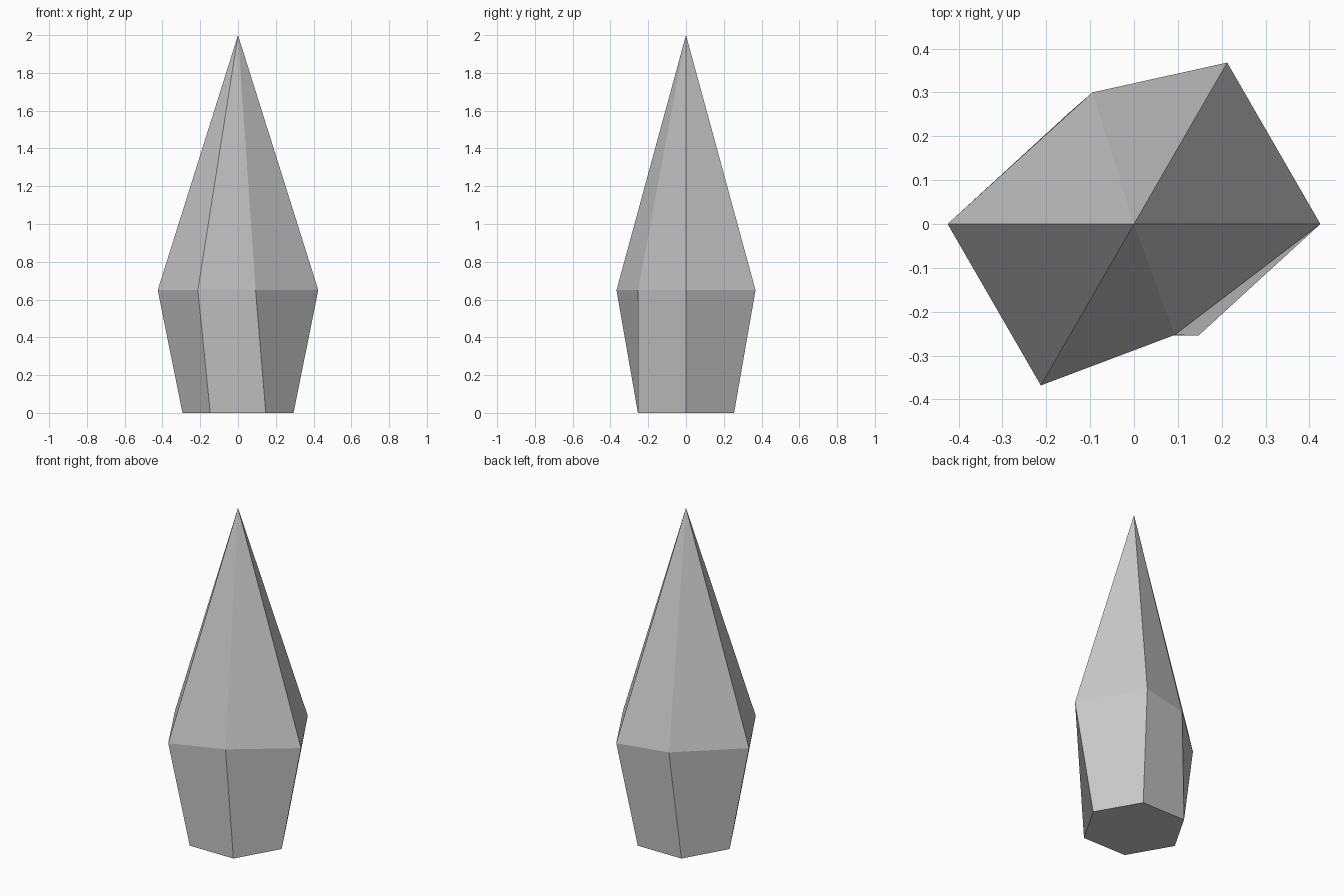
import bpy, bmesh
from math import cos, sin, radians

if "Cube" in bpy.data.objects:
    bpy.data.objects.remove(bpy.data.objects["Cube"])

bm = bmesh.new()

# base hexagon, flared girdle and tip
base = [bm.verts.new((0.294 * cos(radians(a)), 0.294 * sin(radians(a)), 0))
        for a in range(0, 360, 60)]
girdle = [bm.verts.new((0.425 * cos(radians(a)), 0.425 * sin(radians(a)), 0.65))
          for a in range(0, 360, 60)]
tip = bm.verts.new((0, 0, 2))

# two girdle corners pushed inward for an irregular crystal
girdle[2].co = (-0.095, 0.30, 0.65)
girdle[5].co = (0.093, -0.253, 0.65)

# facets
bm.faces.new(base[::-1])
for i in range(6):
    j = (i + 1) % 6
    bm.faces.new((base[i], base[j], girdle[j], girdle[i]))
    bm.faces.new((girdle[i], girdle[j], tip))

mesh = bpy.data.meshes.new("crystal")
bm.to_mesh(mesh)
bm.free()
crystal = bpy.data.objects.new("crystal", mesh)
bpy.context.collection.objects.link(crystal)
